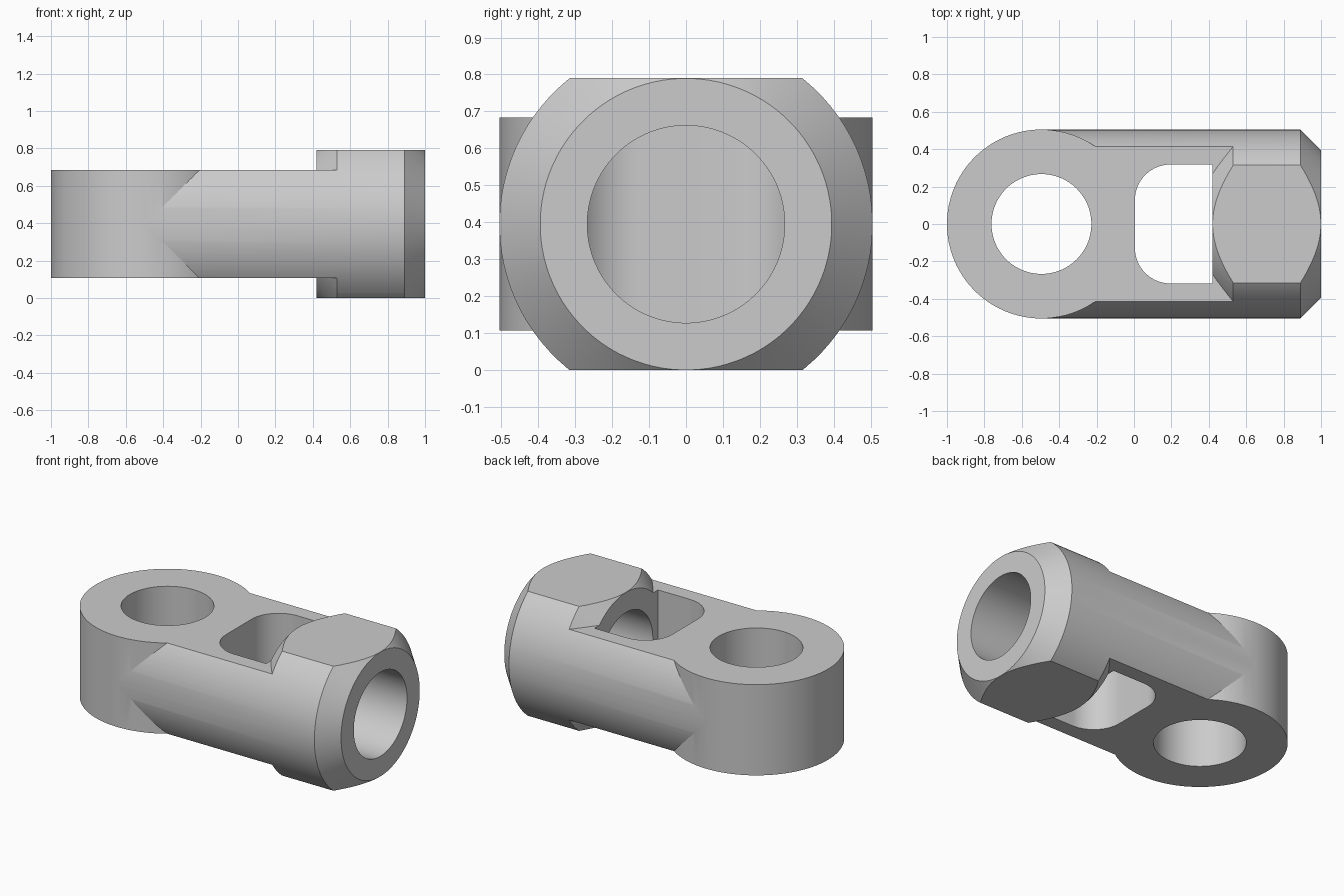
import bpy
import bmesh
from math import pi, cos, sin, radians
from mathutils import Matrix

if "Cube" in bpy.data.objects:
    bpy.data.objects.remove(bpy.data.objects["Cube"])

N = 96            # segments around every round surface
R = 0.505         # shared radius of shaft and eye
MID = 0.395       # height of the shaft axis
EYE_X = -0.495


def make_object(name, bm):
    bmesh.ops.recalc_face_normals(bm, faces=bm.faces)
    mesh = bpy.data.meshes.new(name)
    bm.to_mesh(mesh)
    bm.free()
    obj = bpy.data.objects.new(name, mesh)
    bpy.context.collection.objects.link(obj)
    return obj


def lathe_x(name, profile):
    """Revolve (x, radius) points around the shaft axis, with capped ends."""
    bm = bmesh.new()
    angles = [2 * pi * (i + 0.5) / N for i in range(N)]
    rings = [[bm.verts.new((x, r * cos(a), MID + r * sin(a))) for a in angles]
             for x, r in profile]
    for a, b in zip(rings, rings[1:]):
        for i in range(N):
            j = (i + 1) % N
            bm.faces.new((a[i], a[j], b[j], b[i]))
    bm.faces.new(rings[0])
    bm.faces.new(rings[-1])
    return make_object(name, bm)


def prism_z(name, outline, z0, z1):
    """Extrude an xy outline between two heights."""
    bm = bmesh.new()
    face = bm.faces.new([bm.verts.new((x, y, z0)) for x, y in outline])
    new = bmesh.ops.extrude_face_region(bm, geom=[face])["geom"]
    verts = [g for g in new if isinstance(g, bmesh.types.BMVert)]
    bmesh.ops.translate(bm, verts=verts, vec=(0, 0, z1 - z0))
    return make_object(name, bm)


def rect(x0, x1, y):
    return [(x0, -y), (x1, -y), (x1, y), (x0, y)]


def arc(cx, cy, r, a0, a1, n):
    return [(cx + r * cos(a0 + (a1 - a0) * i / n),
             cy + r * sin(a0 + (a1 - a0) * i / n)) for i in range(n + 1)]


def boolean(target, tool, operation):
    mod = target.modifiers.new("cut", 'BOOLEAN')
    mod.operation = operation
    mod.solver = 'EXACT'
    mod.object = tool
    bpy.context.view_layer.objects.active = target
    bpy.ops.object.modifier_apply(modifier=mod.name)
    bpy.data.objects.remove(tool, do_unlink=True)


# Shaft with chamfered tip, joined to the upright eye
body = lathe_x("rod_end_body", [(EYE_X, R), (0.89, R), (1.0, 0.3945)])
eye = prism_z("eye", arc(EYE_X, 0, R, 0, 2 * pi, N)[:-1], MID - 0.6, MID + 0.6)
boolean(body, eye, 'UNION')

# Top and bottom relief, leaving a conical shoulder on the head; then head flats
for side in (1, -1):
    relief = prism_z("relief_cutter", rect(-1.2, 0.6, 0.8),
                     MID + side * 0.288, MID + side * 0.8)
    cone = lathe_x("shoulder_cone", [(0.42, 0.3945), (0.65, 0.6245)])
    boolean(relief, cone, 'DIFFERENCE')
    boolean(body, relief, 'DIFFERENCE')
    flat = prism_z("flat_cutter", rect(0.3, 1.2, 0.8),
                   MID + side * 0.395, MID + side * 0.9)
    boolean(body, flat, 'DIFFERENCE')

# Eye hole
hole = prism_z("eye_hole_cutter", arc(EYE_X, 0, 0.267, 0, 2 * pi, N)[:-1], -0.5, 1.3)
boolean(body, hole, 'DIFFERENCE')

# Window through the shaft, rounded at the eye end
window = prism_z("window_cutter",
                 [(0.42, -0.318), (0.42, 0.318)]
                 + arc(0.195, 0.128, 0.19, pi / 2, pi, 20)
                 + arc(0.195, -0.128, 0.19, pi, 1.5 * pi, 20), -0.5, 1.3)
boolean(body, window, 'DIFFERENCE')

# Bore from the tip into the window
boolean(body, lathe_x("bore_cutter", [(0.3, 0.267), (1.2, 0.267)]), 'DIFFERENCE')

# Smooth round walls, crisp edges
bpy.ops.object.select_all(action='DESELECT')
body.select_set(True)
bpy.context.view_layer.objects.active = body
bpy.ops.object.shade_smooth_by_angle(angle=radians(12))
